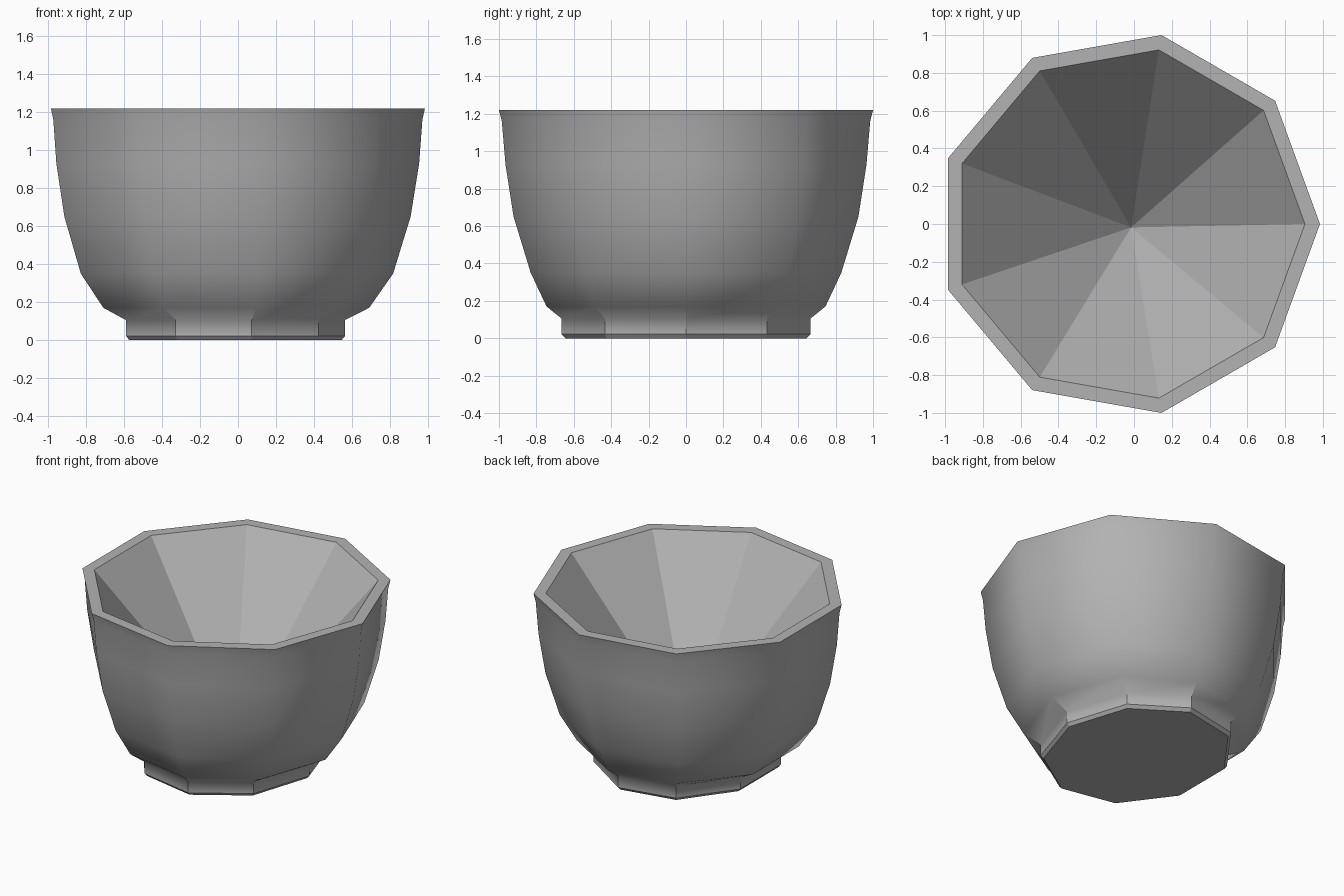
import bpy, bmesh
from math import cos, sin, tau

if "Cube" in bpy.data.objects:
    bpy.data.objects.remove(bpy.data.objects["Cube"])

SIDES = 9
CX = -0.031

# Outer profile from foot to rim: radius in x, radius in y, height
OUTER = [
    (0.577, 0.655, 0.0),
    (0.595, 0.675, 0.022),
    (0.595, 0.675, 0.105),
    (0.722, 0.757, 0.17),
    (0.848, 0.843, 0.35),
    (0.940, 0.936, 0.65),
    (0.985, 0.980, 0.93),
    (1.002, 1.000, 1.16),
    (1.0155, 1.0155, 1.22),
]
INNER_RIM = (0.936, 0.936, 1.22)
APEX = (-0.015, -0.018, 0.15)

bm = bmesh.new()


def ring(rx, ry, z):
    return [bm.verts.new((CX + rx * cos(tau * i / SIDES), ry * sin(tau * i / SIDES), z))
            for i in range(SIDES)]


def bridge(a, b, smooth):
    for i in range(SIDES):
        j = (i + 1) % SIDES
        bm.faces.new((a[i], a[j], b[j], b[i])).smooth = smooth


# Foot and bowl wall: chamfer is flat, the rest smooth
rings = [ring(*p) for p in OUTER]
for k in range(len(rings) - 1):
    bridge(rings[k], rings[k + 1], k > 0)

# Creased corners around the foot, fading into the smooth wall
for k in (1, 2):
    for a, b in zip(rings[k], rings[k + 1]):
        bm.edges.get((a, b)).smooth = False

# Underside
bm.faces.new(rings[0][::-1])

# Flat rim and faceted cone-shaped hollow
inner = ring(*INNER_RIM)
bridge(rings[-1], inner, False)
tip = bm.verts.new(APEX)
for i in range(SIDES):
    bm.faces.new((inner[i], inner[(i + 1) % SIDES], tip))

bmesh.ops.recalc_face_normals(bm, faces=bm.faces[:])
mesh = bpy.data.meshes.new("bowl")
bm.to_mesh(mesh)
bm.free()

# Mid-grey surface
grey = bpy.data.materials.new("mid_grey")
grey.diffuse_color = (0.45, 0.45, 0.45, 1)
grey.use_nodes = True
grey.node_tree.nodes["Principled BSDF"].inputs["Base Color"].default_value = grey.diffuse_color
mesh.materials.append(grey)
bpy.context.collection.objects.link(bpy.data.objects.new("bowl", mesh))
